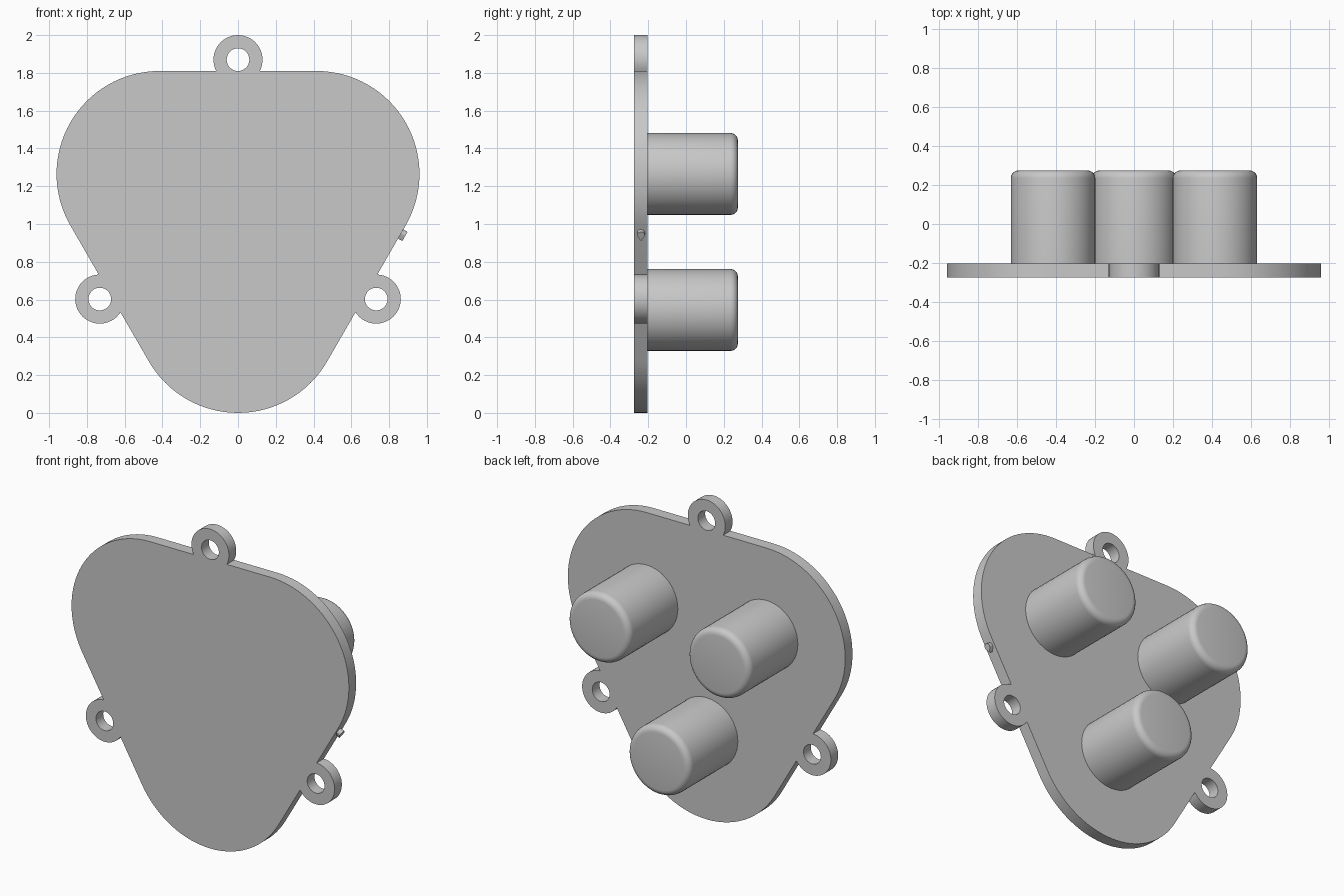
import bpy, bmesh
from math import asin, cos, sin, radians, degrees
from mathutils import Matrix, Vector

cube = bpy.data.objects.get("Cube")
if cube:
    bpy.data.objects.remove(cube)

grey = bpy.data.materials.new("light grey")
grey.use_nodes = True
grey.diffuse_color = (0.58, 0.58, 0.58, 1)
grey.node_tree.nodes["Principled BSDF"].inputs["Base Color"].default_value = (0.58, 0.58, 0.58, 1)

FRONT, SEAT, BACK = -0.275, -0.203, 0.275
HUB = Vector((0, FRONT, 1.025))
CORNER_DIST, CORNER_R = 0.48, 0.545
LUG_DIST, LUG_R, HOLE_R = 0.845, 0.13, 0.06


def polar(centre, radius, angle):
    a = radians(angle)
    return centre + Vector((radius * cos(a), 0, radius * sin(a)))


def arc(centre, radius, start, end, steps):
    return [polar(centre, radius, start + (end - start) * i / steps) for i in range(steps + 1)]


def loop_edges(bm, points):
    verts = [bm.verts.new(p) for p in points]
    return [bm.edges.new((v, verts[i - 1])) for i, v in enumerate(verts)]


def extrude(bm, offset):
    result = bmesh.ops.extrude_face_region(bm, geom=bm.faces[:])
    moved = [g for g in result["geom"] if isinstance(g, bmesh.types.BMVert)]
    bmesh.ops.translate(bm, verts=moved, vec=offset)
    bmesh.ops.recalc_face_normals(bm, faces=bm.faces[:])


def finish(name, bm):
    mesh = bpy.data.meshes.new(name)
    bm.to_mesh(mesh)
    bm.free()
    mesh.materials.append(grey)
    obj = bpy.data.objects.new(name, mesh)
    bpy.context.collection.objects.link(obj)
    bpy.ops.object.select_all(action='DESELECT')
    obj.select_set(True)
    bpy.context.view_layer.objects.active = obj
    bpy.ops.object.shade_smooth_by_angle(angle=radians(30))
    return obj


# Mounting plate: three rounded corners and three drilled lugs in one outline
bm = bmesh.new()
outline, edges = [], []
dip = degrees(asin((LUG_DIST - CORNER_DIST / 2 - CORNER_R) / LUG_R))
for k in range(3):
    turn = -120 * k
    lug = polar(HUB, LUG_DIST, 90 + turn)
    corner = polar(HUB, CORNER_DIST, 30 + turn)
    outline += arc(lug, LUG_R, 180 + dip + turn, -dip + turn, 32)
    outline += arc(corner, CORNER_R, 90 + turn, -30 + turn, 32)
    edges += loop_edges(bm, arc(lug, HOLE_R, 0, 360, 32)[:-1])
edges += loop_edges(bm, outline)
bmesh.ops.triangle_fill(bm, edges=edges, use_beauty=True, normal=(0, -1, 0))
extrude(bm, Vector((0, SEAT - FRONT, 0)))
finish("mounting_plate", bm)

# Rounded posts on the back
for name, angle in (("left_post", 30), ("lower_post", -90), ("right_post", 150)):
    bm = bmesh.new()
    depth = BACK - SEAT
    bmesh.ops.create_cone(bm, cap_ends=True, segments=48, radius1=0.217, radius2=0.217, depth=depth)
    rim = [e for e in bm.edges if all(v.co.z > 0 for v in e.verts)]
    bmesh.ops.bevel(bm, geom=rim, offset=0.04, segments=5, profile=0.5, affect='EDGES')
    bmesh.ops.rotate(bm, verts=bm.verts, matrix=Matrix.Rotation(radians(-90), 3, 'X'))
    centre = polar(HUB, CORNER_DIST, angle)
    centre.y = (BACK + SEAT) / 2
    bmesh.ops.translate(bm, verts=bm.verts, vec=centre)
    finish(name, bm)

# Tiny teardrop nub on the left edge
bm = bmesh.new()
out = polar(Vector(), 1, -30)
along = polar(Vector(), 1, 60)
base = Vector((0.864, -0.238, 0.95)) - out * 0.005
drop = [(0.02 * cos(radians(a)), 0.004 + 0.02 * sin(radians(a))) for a in range(-20, 201, 20)]
drop.append((0, -0.032))
bm.faces.new([bm.verts.new(base + Vector((0, u, 0)) + along * v) for u, v in drop])
extrude(bm, out * 0.03)
finish("edge_nub", bm)
